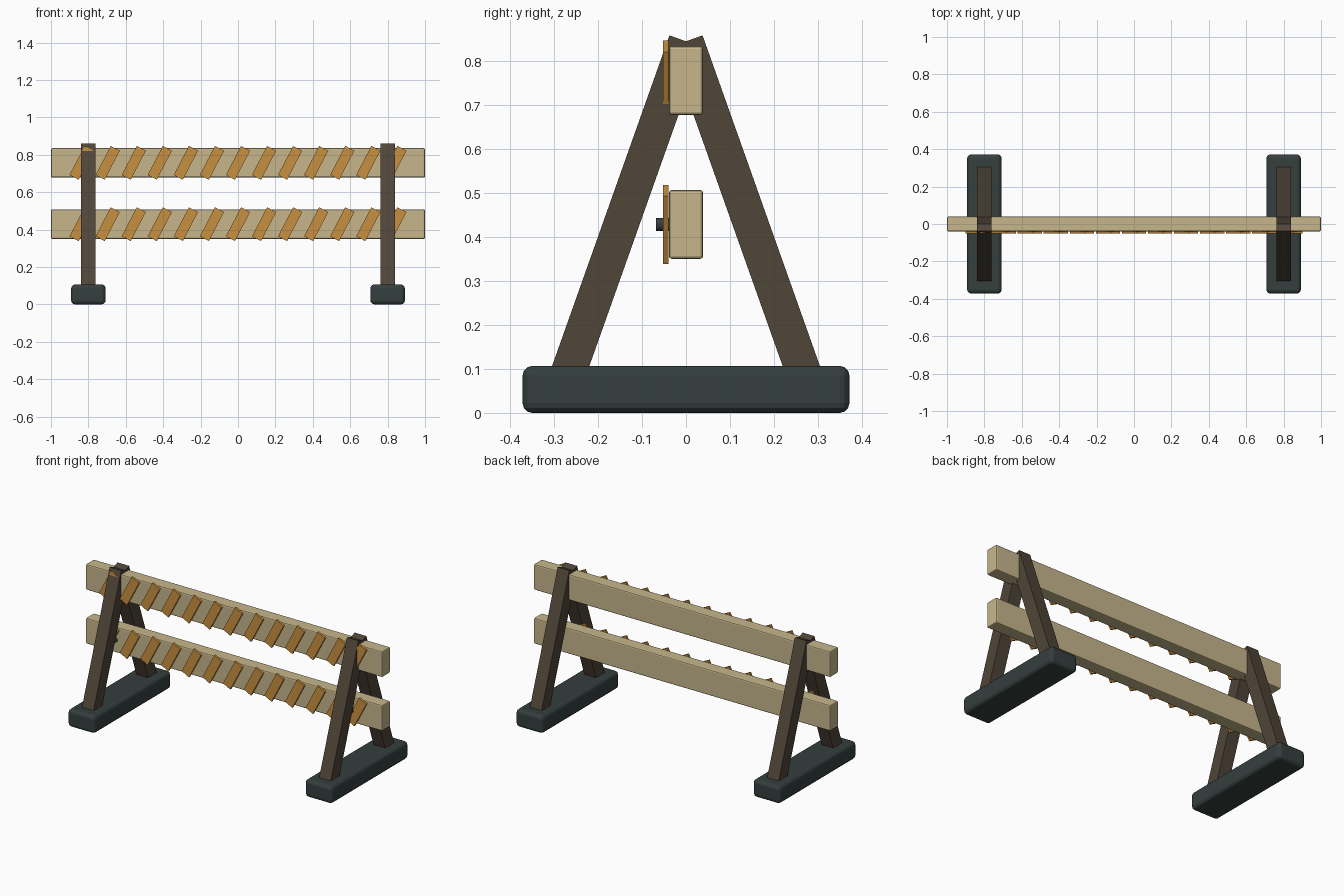
import bpy
from math import radians, atan2, hypot

if "Cube" in bpy.data.objects:
    bpy.data.objects.remove(bpy.data.objects["Cube"])


def material(name, rgb):
    m = bpy.data.materials.new(name)
    m.diffuse_color = (*rgb, 1)
    m.use_nodes = True
    m.node_tree.nodes["Principled BSDF"].inputs["Base Color"].default_value = m.diffuse_color
    return m


CREAM = material("cream_paint", (0.57, 0.47, 0.26))
ORANGE = material("orange_paint", (0.58, 0.28, 0.05))
BROWN = material("dark_wood", (0.08, 0.06, 0.04))
RUBBER = material("dark_rubber", (0.035, 0.05, 0.048))


def box(name, loc, size, mat, rot=(0, 0, 0), bevel=0, segments=1):
    bpy.ops.mesh.primitive_cube_add(size=1, location=loc, rotation=rot)
    ob = bpy.context.object
    ob.name = name
    ob.scale = size
    bpy.ops.object.transform_apply(location=False, rotation=False, scale=True)
    ob.data.materials.append(mat)
    if bevel:
        mod = ob.modifiers.new("Bevel", 'BEVEL')
        mod.width = bevel
        mod.segments = segments
    return ob


# Two rails with slanted warning stripes on the front
RAILS = (("lower", 0.429), ("upper", 0.757))
STRIPES = 13
for level, z in RAILS:
    box(f"{level}_rail", (0, 0, z), (2, 0.078, 0.157), CREAM, bevel=0.007, segments=2)
    for i in range(STRIPES):
        x = -0.836 + 1.672 * i / (STRIPES - 1)
        box(f"{level}_stripe_{i + 1}", (x, -0.046, z), (0.055, 0.012, 0.175),
            ORANGE, rot=(0, radians(27.5), 0))

# A-frame stands: foot, two leaning legs, bolts through the rails
TOP_Z, FOOT_Y, FOOT_Z = 0.846, 0.279, 0.06
leg_length = hypot(FOOT_Y, TOP_Z - FOOT_Z)
lean = atan2(FOOT_Y, TOP_Z - FOOT_Z)
for side, x in (("left", -0.8), ("right", 0.8)):
    box(f"{side}_foot", (x, 0, 0.0535), (0.185, 0.744, 0.107), RUBBER,
        bevel=0.022, segments=3)
    for end, s in (("front", -1), ("back", 1)):
        box(f"{side}_{end}_leg", (x, s * FOOT_Y / 2, (TOP_Z + FOOT_Z) / 2),
            (0.078, 0.08, leg_length), BROWN, rot=(s * lean, 0, 0))
    for level, z in RAILS:
        bpy.ops.mesh.primitive_cylinder_add(
            vertices=12, radius=0.015, depth=0.03,
            location=(x, -0.053, z), rotation=(radians(90), 0, 0))
        bolt = bpy.context.object
        bolt.name = f"{side}_{level}_bolt"
        bolt.data.materials.append(RUBBER)
        bpy.ops.object.shade_smooth_by_angle()
